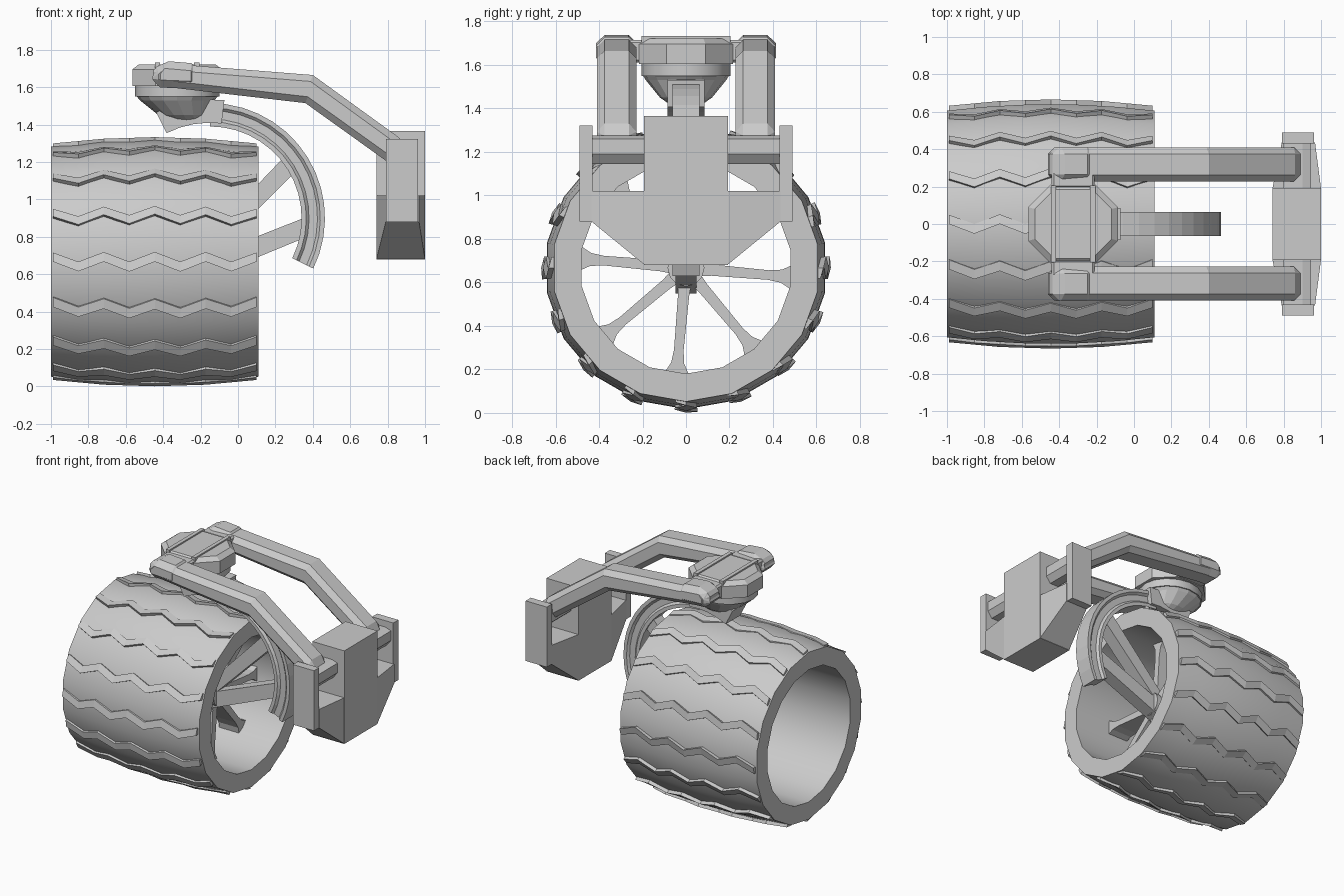
import bpy, bmesh
from math import sin, cos, pi, radians, hypot

if "Cube" in bpy.data.objects:
    bpy.data.objects.remove(bpy.data.objects["Cube"])

WZ = 0.667   # wheel axle height


def loft(name, rings, cap=True, loop=False, bevel=0, mirror=False, smooth=None):
    """Skin a list of equal-length closed rings of 3D points."""
    bm = bmesh.new()
    vr = [[bm.verts.new(p) for p in r] for r in rings]
    n = len(rings[0])
    pairs = list(zip(vr, vr[1:])) + ([(vr[-1], vr[0])] if loop else [])
    for a, b in pairs:
        for i in range(n):
            j = (i + 1) % n
            bm.faces.new((a[i], a[j], b[j], b[i]))
    if cap and not loop:
        bm.faces.new(vr[0])
        bm.faces.new(vr[-1])
    bmesh.ops.recalc_face_normals(bm, faces=bm.faces)
    me = bpy.data.meshes.new(name)
    bm.to_mesh(me)
    bm.free()
    ob = bpy.data.objects.new(name, me)
    bpy.context.collection.objects.link(ob)
    if bevel:
        m = ob.modifiers.new("Bevel", 'BEVEL')
        m.width, m.segments, m.limit_method = bevel, 1, 'ANGLE'
        m.angle_limit = radians(40)
    if mirror:
        m = ob.modifiers.new("Mirror", 'MIRROR')
        m.use_axis = (False, True, False)
        m.use_mirror_merge = False
    if smooth:
        bpy.ops.object.select_all(action='DESELECT')
        ob.select_set(True)
        bpy.context.view_layer.objects.active = ob
        bpy.ops.object.shade_smooth_by_angle(angle=radians(smooth))
    return ob


def prism_y(name, pts, y0, y1, **k):
    return loft(name, [[(x, y, z) for x, z in pts] for y in (y0, y1)], **k)


def box(name, x0, x1, y0, y1, z0, z1, **k):
    return prism_y(name, [(x0, z0), (x1, z0), (x1, z1), (x0, z1)], y0, y1, **k)


def polar(x, r, a):
    """Point around the wheel axle; a = 0 faces the front, rising upward."""
    return (x, -r * cos(a), WZ + r * sin(a))


# Tyre: barrel profile revolved about the x axis
def tread_r(x):
    return 0.65 - 0.035 * ((x + 0.445) / 0.555) ** 2


SEG = 18
prof = [(x, tread_r(x)) for x in (-1, -0.8, -0.6, -0.445, -0.29, -0.09, 0.11)]
prof += [(0.11, 0.487), (-1, 0.487)]
loft("tyre", [[polar(x, r, 2 * pi * i / SEG - pi / 2) for x, r in prof] for i in range(SEG)],
     loop=True, smooth=35)

# Zigzag tread bars
for k in range(16):
    a0 = 2 * pi * k / 16 - pi / 2
    rings = []
    for i in range(9):
        x = -0.99 + 1.09 * i / 8
        a = a0 + (0.04 if i % 2 == 0 else -0.04)
        r = tread_r(x)
        rings.append([polar(x, r - 0.035, a - 0.04), polar(x, r + 0.016, a - 0.04),
                      polar(x, r + 0.004, a + 0.04), polar(x, r - 0.035, a + 0.04)])
    loft(f"tread_bar_{k}", rings)

# Hub and flared spokes
HX0, HX1 = -0.34, -0.18
loft("hub", [[polar(x, 0.085, 2 * pi * i / 12) for i in range(12)] for x in (HX0 - 0.04, HX1 + 0.04)],
     smooth=35)
half = [(0.04, 0.035), (0.12, 0.026), (0.38, 0.022), (0.44, 0.03), (0.495, 0.06)]
outline = half + [(r, -t) for r, t in reversed(half)]
for k in range(8):
    a = radians(-5 + 45 * k)
    loft(f"spoke_{k}", [[(x, r * cos(a) - t * sin(a), WZ + r * sin(a) + t * cos(a))
                         for r, t in outline] for x in (HX0, HX1)])

# Curved suspension arch with I-shaped section
AX, AZ = -0.15, 0.90


def arch(name, section, a0, a1, n):
    rings = []
    for i in range(n + 1):
        a = radians(a0 + (a1 - a0) * i / n)
        rings.append([(AX + r * cos(a), y, AZ + r * sin(a)) for y, r in section])
    return loft(name, rings)


side = [(0.063, 0.49), (0.063, 0.515), (0.048, 0.53), (0.048, 0.575), (0.063, 0.59), (0.063, 0.615)]
arch("suspension_arch", side + [(-y, r) for y, r in reversed(side)], -26, 90, 14)
arch("arch_bracket", [(0.085, 0.51), (0.085, 0.635), (-0.085, 0.635), (-0.085, 0.51)], 83, 117, 4)


# Struts from arch down into the hub
def strut(name, a, b, w0, w1, t):
    dx, dz = b[0] - a[0], b[1] - a[1]
    L = hypot(dx, dz)
    nx, nz = -dz / L, dx / L
    pts = [(a[0] + nx * w0, a[1] + nz * w0), (b[0] + nx * w1, b[1] + nz * w1),
           (b[0] - nx * w1, b[1] - nz * w1), (a[0] - nx * w0, a[1] - nz * w0)]
    prism_y(name, pts, -t, t)


strut("upper_strut", (0.29, 1.20), (-0.26, 0.64), 0.05, 0.04, 0.048)
strut("lower_strut", (0.36, 0.85), (-0.26, 0.60), 0.05, 0.055, 0.048)

# Turret: chamfered octagonal cap, swivel disc and tapered socket
TX = -0.325


def octagon(rx, ry, cx, cy, z):
    q = [(rx, cy), (cx, ry), (-cx, ry), (-rx, cy)]
    return [(TX + x, y, z) for x, y in q + [(-x, -y) for x, y in q]]


loft("turret_cap", [octagon(0.24, 0.215, 0.115, 0.09, 1.605), octagon(0.24, 0.215, 0.115, 0.09, 1.695),
                    octagon(0.205, 0.185, 0.10, 0.08, 1.722)])
for s in (-1, 1):
    box(f"cap_rib_{s}", TX + s * 0.105 - 0.014, TX + s * 0.105 + 0.014, -0.205, 0.205, 1.62, 1.732)


def disc(rx, ry, z, x=TX):
    return [(x + rx * cos(2 * pi * i / 16), ry * sin(2 * pi * i / 16), z) for i in range(16)]


loft("swivel_disc", [disc(0.225, 0.205, 1.55), disc(0.225, 0.205, 1.61)], smooth=35)
loft("swivel_socket", [disc(0.22, 0.2, 1.555), disc(0.20, 0.185, 1.53), disc(0.135, 0.12, 1.45, -0.29),
                       disc(0.10, 0.07, 1.415, -0.27)])

# Pivot knuckles and the two bent arms
box("arm_knuckle", -0.44, -0.21, 0.19, 0.28, 1.61, 1.715, mirror=True, bevel=0.012)
prism_y("bent_arm", [(-0.46, 1.61), (-0.46, 1.685), (-0.41, 1.735), (-0.23, 1.715), (0.40, 1.665),
                     (0.89, 1.31), (0.89, 1.15), (0.80, 1.20), (0.36, 1.515)],
        0.228, 0.41, mirror=True, bevel=0.035)
prism_y("arm_head", [(-0.455, 1.60), (-0.455, 1.685), (-0.41, 1.742), (-0.21, 1.725), (-0.21, 1.59)],
        0.225, 0.413, mirror=True, bevel=0.04)

# Mounting block: centre body, tapered wings, end plates and arm axle
box("mount_body", 0.74, 1.0, -0.193, 0.193, 0.68, 1.365)
loft("mount_wing", [[(0.74, 0.19, 0.68), (1.0, 0.19, 0.68), (1.0, 0.19, 1.02), (0.74, 0.19, 1.02)],
                    [(0.79, 0.435, 0.88), (0.968, 0.435, 0.88), (0.968, 0.435, 1.02), (0.79, 0.435, 1.02)]],
     mirror=True)
box("mount_end_plate", 0.79, 0.962, 0.43, 0.49, 0.88, 1.322, mirror=True)
prism_y("arm_axle", [(0.80, 1.18), (0.84, 1.145), (0.91, 1.145), (0.945, 1.19), (0.945, 1.26), (0.90, 1.275),
                     (0.80, 1.275)], 0.185, 0.435, mirror=True)
